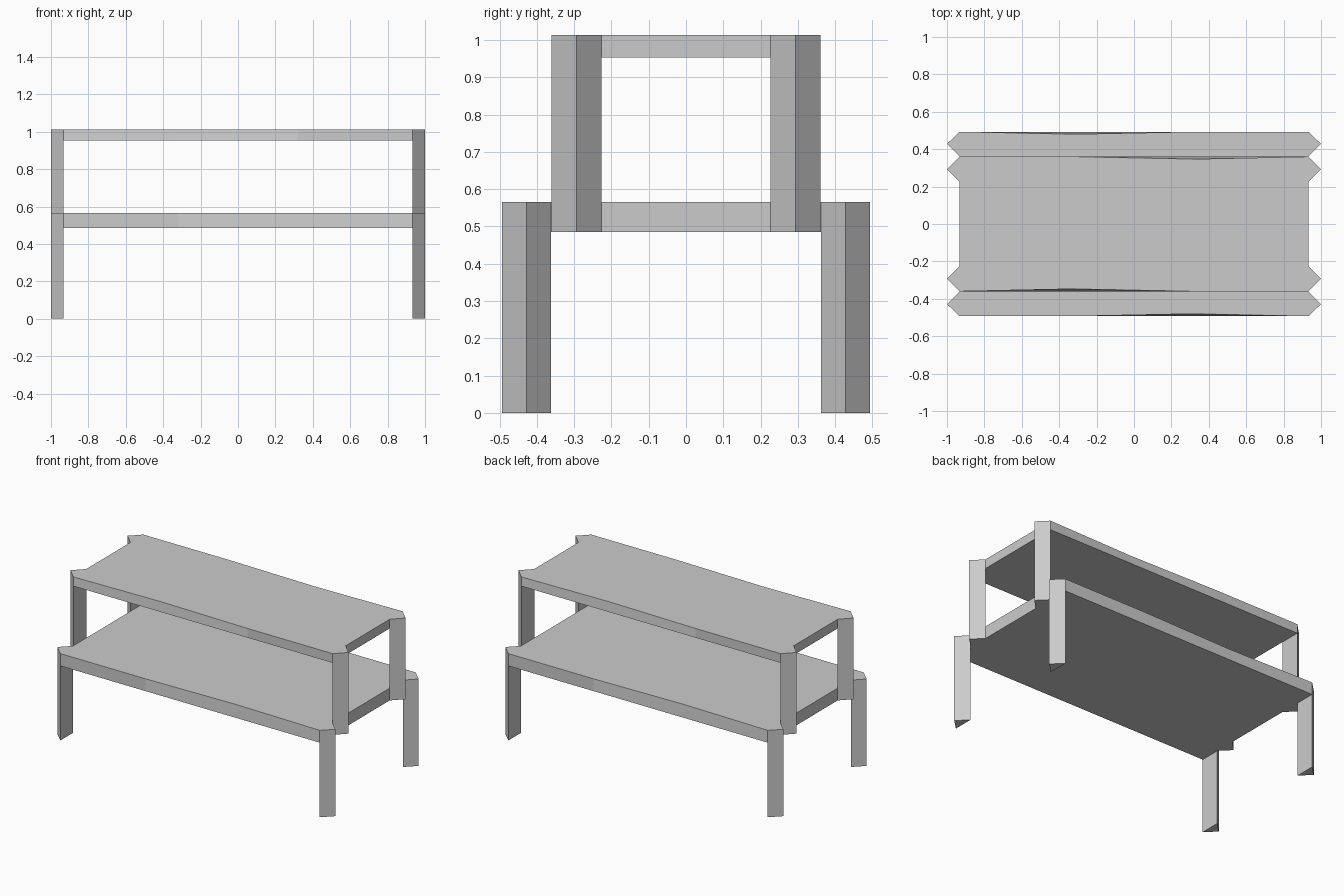
import bpy

if "Cube" in bpy.data.objects:
    bpy.data.objects.remove(bpy.data.objects["Cube"])

END = 0.933      # x of the shelf ends, where the legs begin
BEND = 0.32      # x of the extra points along the long edges


def prism(name, bottom, top, z0, z1):
    """Closed solid between two matching counter-clockwise outlines."""
    n = len(bottom)
    verts = [(x, y, z0) for x, y in bottom] + [(x, y, z1) for x, y in top]
    faces = [tuple(reversed(range(n))), tuple(range(n, 2 * n))]
    faces += [(i, (i + 1) % n, n + (i + 1) % n, n + i) for i in range(n)]
    mesh = bpy.data.meshes.new(name)
    mesh.from_pydata(verts, [], faces)
    mesh.update()
    obj = bpy.data.objects.new(name, mesh)
    bpy.context.collection.objects.link(obj)
    return obj


def shelf(name, half_depth, dent_x, z0, z1):
    """Plank whose upper long edges are slightly worn in at one point each."""
    def outline(wear):
        front = [(x, -half_depth + (wear if x == dent_x else 0))
                 for x in (-END, -BEND, BEND, END)]
        return front + [(-x, -y) for x, y in front]
    prism(name, outline(0), outline(0.013), z0, z1)


def legs(name, inner, tip, outer, z0, z1):
    """Four triangular posts pointing outward along x."""
    for sx, side in ((-1, "left"), (1, "right")):
        for sy, face in ((-1, "front"), (1, "back")):
            tri = [(sx * END, sy * inner), (sx, sy * tip), (sx * END, sy * outer)]
            if sx * sy < 0:
                tri.reverse()
            # keep the outline counter-clockwise
            (ax, ay), (bx, by), (cx, cy) = tri
            if (bx - ax) * (cy - ay) - (by - ay) * (cx - ax) < 0:
                tri.reverse()
            prism(f"{name}_{face}_{side}", tri, tri, z0, z1)


# Shelves
shelf("lower_shelf", 0.493, BEND, 0.485, 0.565)
shelf("upper_shelf", 0.36, -BEND, 0.953, 1.013)

# Legs under the lower shelf and posts carrying the upper shelf
legs("lower_leg", 0.362, 0.428, 0.493, 0.0, 0.565)
legs("upper_post", 0.226, 0.293, 0.36, 0.485, 1.013)
